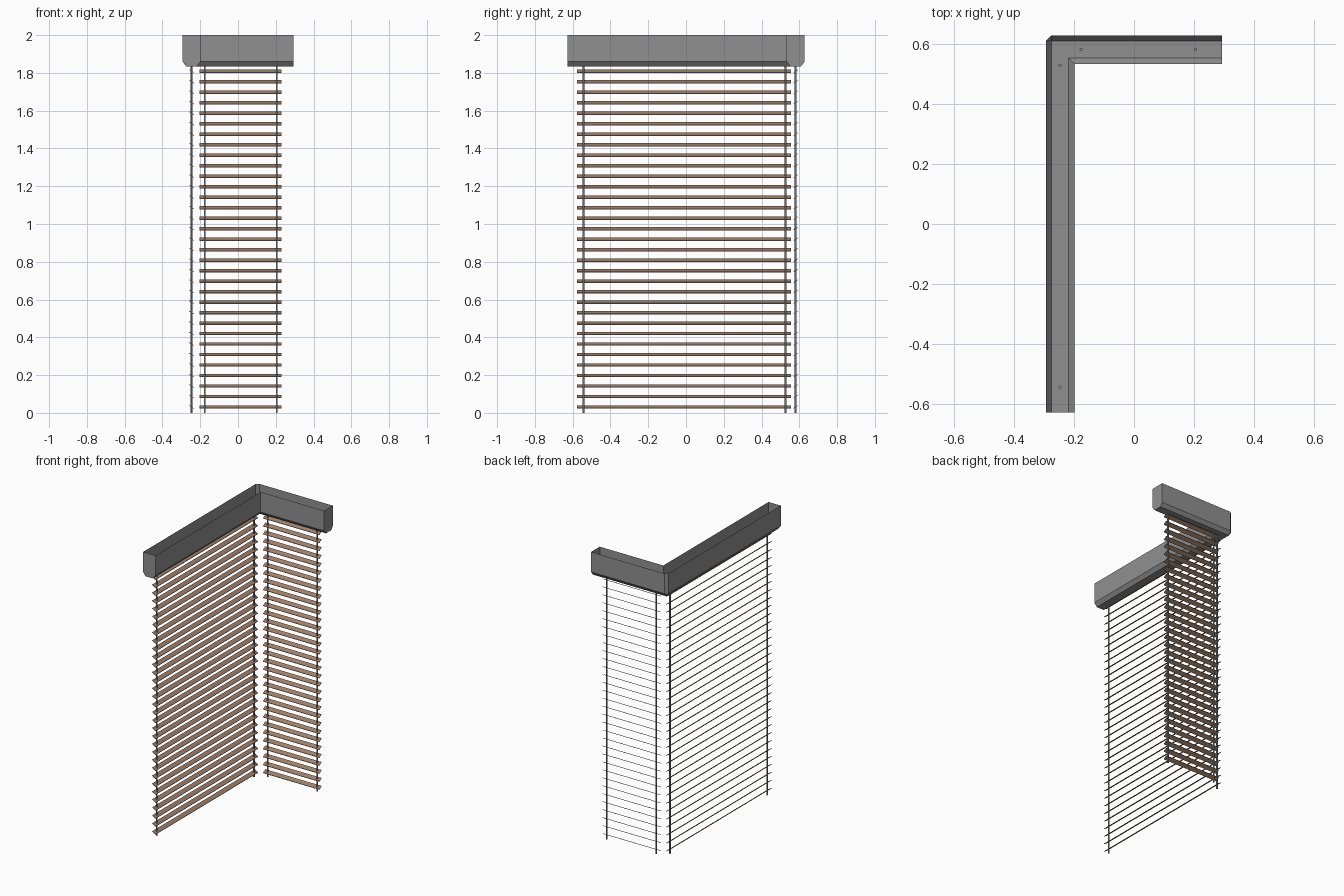
import bpy, bmesh, math

if "Cube" in bpy.data.objects:
    bpy.data.objects.remove(bpy.data.objects["Cube"])


def material(name, rgb):
    m = bpy.data.materials.new(name)
    m.diffuse_color = (*rgb, 1)
    m.use_nodes = True
    m.node_tree.nodes["Principled BSDF"].inputs["Base Color"].default_value = m.diffuse_color
    return m


GREY = material("grey metal", (0.28, 0.28, 0.28))
WOOD = material("brown wood", (0.34, 0.215, 0.145))


def finish(name, bm, mat):
    me = bpy.data.meshes.new(name)
    bm.to_mesh(me)
    bm.free()
    me.materials.append(mat)
    ob = bpy.data.objects.new(name, me)
    bpy.context.collection.objects.link(ob)
    return ob


XO, YO = -0.293, 0.628       # outer corner of the L
XE, YE = 0.293, -0.628       # arm ends
W, C = 0.095, 0.018          # arm width, edge chamfer
ZT, ZM, ZB = 2.0, 1.86, 1.835

# Valance: thin L-shaped trough, open on top, chamfered lower edges
bm = bmesh.new()


def row(pts, z):
    return [bm.verts.new((x, y, z)) for x, y in pts]


outer = [(XO, YE), (XO, YO - C), (XO + C, YO), (XE, YO)]
inner = [(XO + W, YE), (XO + W, YO - W), (XE, YO - W)]
ot, om = row(outer, ZT), row(outer, ZM)
it, im = row(inner, ZT), row(inner, ZM)
ob_ = row([(XO + C, YE), (XO + C, YO - C), (XE, YO - C)], ZB)
k = W - 0.02
ib = row([(XO + k, YE), (XO + k, YO - k), (XE, YO - k)], ZB)
for i in range(3):                                   # outer walls
    bm.faces.new((ot[i], ot[i + 1], om[i + 1], om[i]))
for i in range(2):                                   # inner walls and floor
    bm.faces.new((it[i], im[i], im[i + 1], it[i + 1]))
    bm.faces.new((im[i], ib[i], ib[i + 1], im[i + 1]))
    bm.faces.new((ib[i], ob_[i], ob_[i + 1], ib[i + 1]))
bm.faces.new((om[0], om[1], ob_[1], ob_[0]))         # outer chamfers
bm.faces.new((om[1], om[2], ob_[1]))
bm.faces.new((om[2], om[3], ob_[2], ob_[1]))
bm.faces.new((ot[0], om[0], ob_[0], ib[0], im[0], it[0]))      # end caps
bm.faces.new((ot[3], it[2], im[2], ib[2], ob_[2], om[3]))
bmesh.ops.recalc_face_normals(bm, faces=bm.faces)
finish("valance", bm, GREY)

# Slats: thin tilted strips, high on the outer side, low toward the room
XL, YS = -0.246, 0.581       # centre lines of the two blinds
DX, DZ, T = 0.0125, 0.0075, 0.0014
COUNT, Z0, Z1 = 33, 0.031, 1.809


def slats(name, to_world, a, b):
    bm = bmesh.new()
    for i in range(COUNT):
        z = Z0 + (Z1 - Z0) * i / (COUNT - 1)
        prof = [(-DX, DZ - T), (DX, -DZ - T), (DX, -DZ + T), (-DX, DZ + T)]
        ends = [[bm.verts.new(to_world(d, s, z + h)) for d, h in prof] for s in (a, b)]
        for j in range(4):
            n = (j + 1) % 4
            bm.faces.new((ends[0][j], ends[0][n], ends[1][n], ends[1][j]))
        bm.faces.new(ends[0])
        bm.faces.new(ends[1][::-1])
    bmesh.ops.recalc_face_normals(bm, faces=bm.faces)
    finish(name, bm, WOOD)


slats("long_side_slats", lambda d, s, z: (XL + d, s, z), -0.577, 0.555)
slats("short_side_slats", lambda d, s, z: (s, YS - d, z), -0.205, 0.23)


# Cords: slim vertical rods through the slats
def cord(name, x, y):
    bm = bmesh.new()
    bmesh.ops.create_cone(bm, cap_ends=True, segments=10, radius1=0.0053,
                          radius2=0.0053, depth=1.84)
    bmesh.ops.translate(bm, verts=bm.verts, vec=(x, y, 0.92))
    ob = finish(name, bm, GREY)
    bpy.context.view_layer.objects.active = ob
    ob.select_set(True)
    bpy.ops.object.shade_smooth_by_angle(angle=math.radians(40))
    ob.select_set(False)


for i, y in enumerate((-0.543, 0.528)):
    cord(f"long_side_cord_{i + 1}", XL, y)
for i, x in enumerate((-0.176, 0.205)):
    cord(f"short_side_cord_{i + 1}", x, YS)
